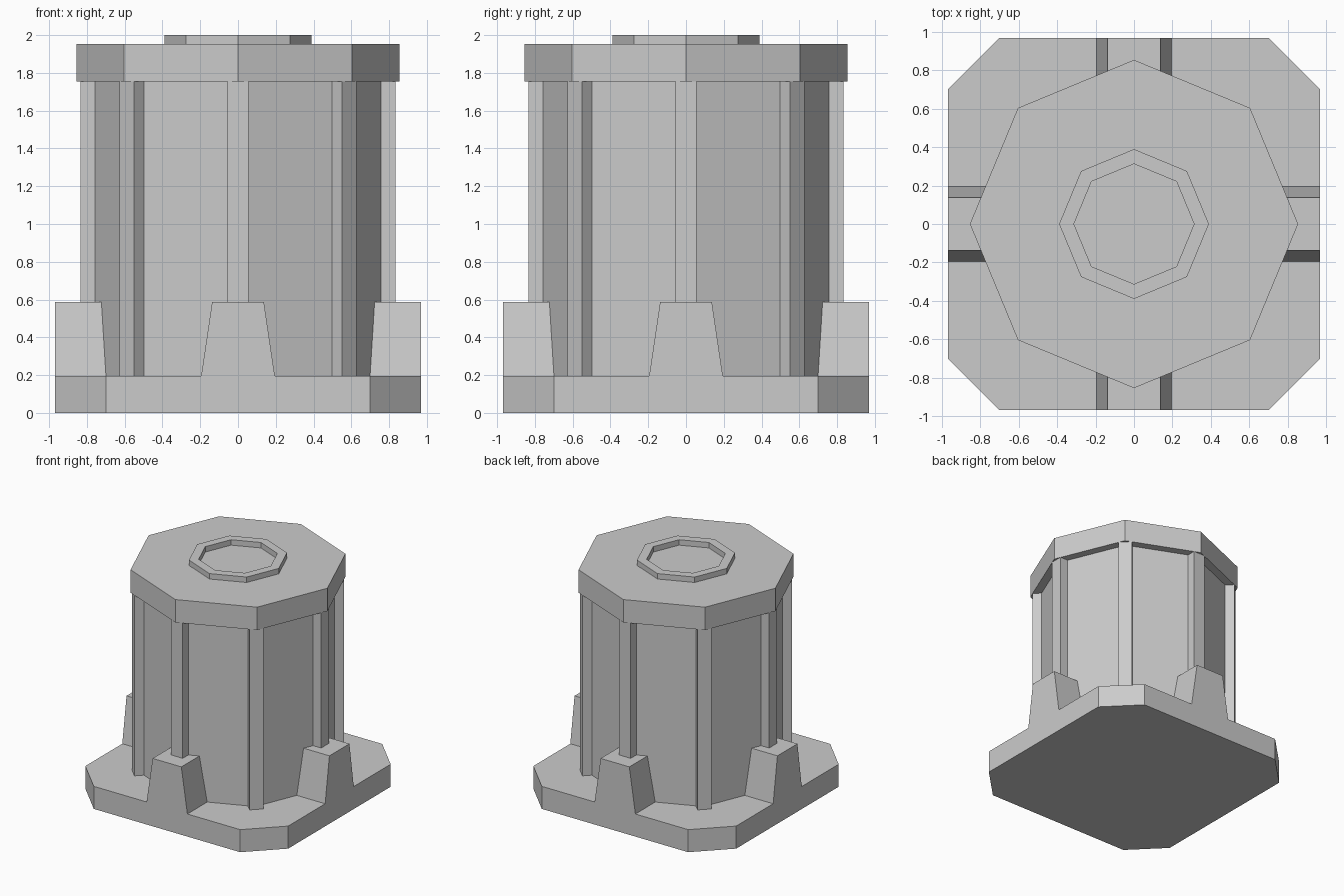
import bpy
import math
from mathutils import Matrix

cube = bpy.data.objects.get("Cube")
if cube:
    bpy.data.objects.remove(cube, do_unlink=True)

grey = bpy.data.materials.new("light_grey")
grey.use_nodes = True
colour = (0.6, 0.6, 0.6, 1)
grey.diffuse_color = colour
grey.node_tree.nodes["Principled BSDF"].inputs["Base Color"].default_value = colour


def add_mesh(name, verts, faces):
    mesh = bpy.data.meshes.new(name)
    mesh.from_pydata(verts, [], faces)
    mesh.materials.append(grey)
    obj = bpy.data.objects.new(name, mesh)
    bpy.context.collection.objects.link(obj)
    return obj


def prism(name, outline, z0, z1):
    """Extrude a counter-clockwise xy outline between two heights."""
    n = len(outline)
    verts = [(x, y, z) for z in (z0, z1) for x, y in outline]
    faces = [tuple(reversed(range(n))), tuple(range(n, 2 * n))]
    faces += [(i, (i + 1) % n, n + (i + 1) % n, n + i) for i in range(n)]
    return add_mesh(name, verts, faces)


def octagon(r):
    return [(r * math.cos(i * math.pi / 4), r * math.sin(i * math.pi / 4)) for i in range(8)]


BASE, TOP, LID = 0.195, 1.755, 1.953
HALF, CUT = 0.97, 0.7

# Square base with chamfered corners
prism("base", [(CUT, -HALF), (HALF, -CUT), (HALF, CUT), (CUT, HALF),
               (-CUT, HALF), (-HALF, CUT), (-HALF, -CUT), (-CUT, -HALF)], 0, BASE)

# Octagonal body and overhanging lid
prism("body", octagon(0.78), BASE, TOP)
prism("lid", octagon(0.855), TOP, LID)

# Raised ring on the lid
outer, inner = octagon(0.39), octagon(0.313)
verts = [(x, y, z) for z in (LID, 2.0) for ring in (outer, inner) for x, y in ring]
faces = []
for i in range(8):
    j = (i + 1) % 8
    faces += [(i, j, 16 + j, 16 + i), (8 + j, 8 + i, 24 + i, 24 + j),
              (16 + i, 16 + j, 24 + j, 24 + i), (j, i, 8 + i, 8 + j)]
add_mesh("lid_ring", verts, faces)

# Vertical ribs on each corner of the body
for i in range(8):
    rib = prism(f"rib_{i + 1}", [(0.7, -0.055), (0.834, -0.055), (0.834, 0.055), (0.7, 0.055)],
                BASE, TOP)
    rib.data.transform(Matrix.Rotation(i * math.pi / 4, 4, "Z"))

# Tapered buttresses in the middle of each base side
for i in range(4):
    profile = [(-0.195, BASE), (0.195, BASE), (0.137, 0.587), (-0.137, 0.587)]
    verts = [(x, y, z) for x in (0.65, HALF) for y, z in profile]
    faces = [(3, 2, 1, 0), (4, 5, 6, 7)]
    faces += [(k, (k + 1) % 4, 4 + (k + 1) % 4, 4 + k) for k in range(4)]
    buttress = add_mesh(f"buttress_{i + 1}", verts, faces)
    buttress.data.transform(Matrix.Rotation(i * math.pi / 2, 4, "Z"))
